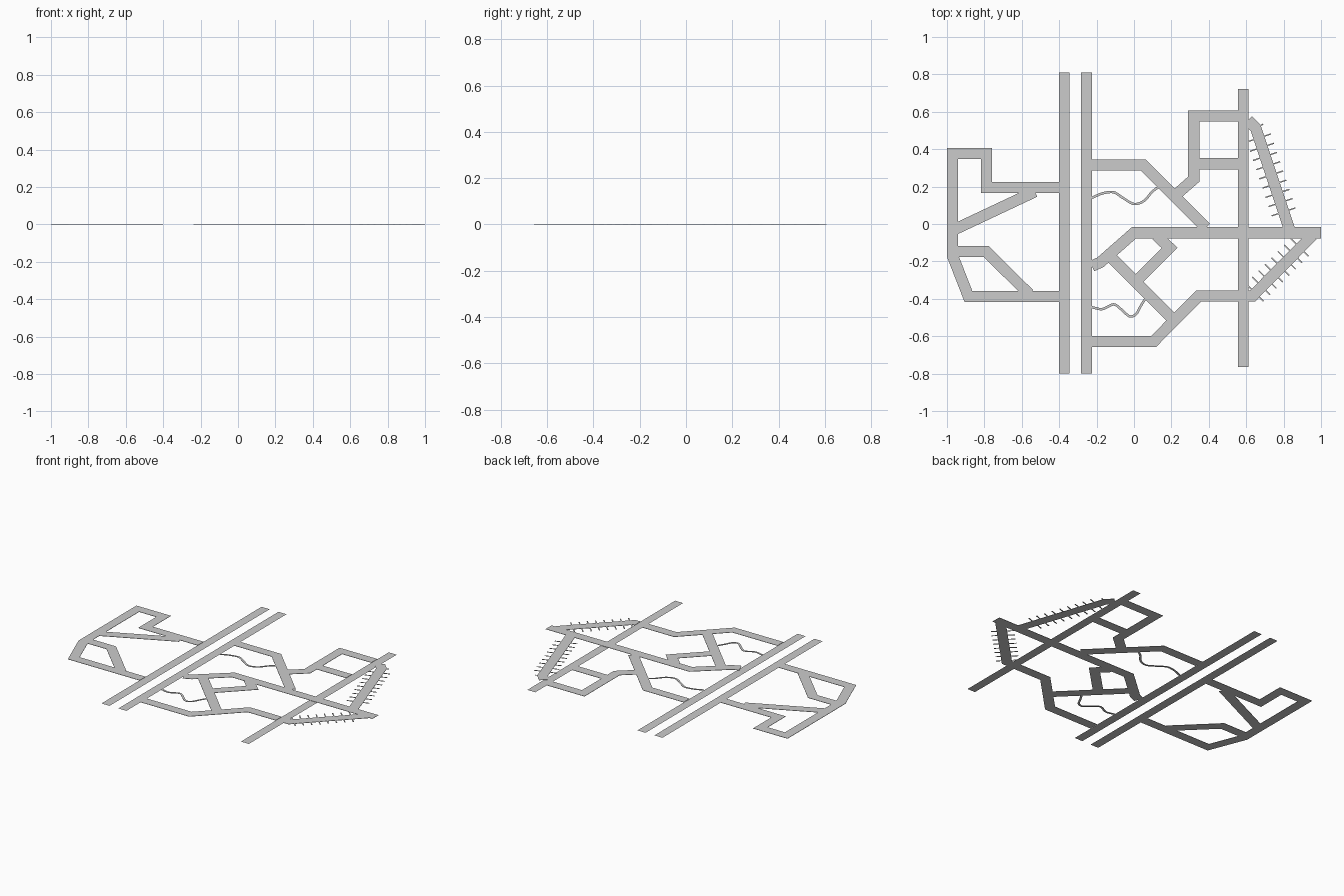
import bpy, bmesh
from mathutils import Vector

if "Cube" in bpy.data.objects:
    bpy.data.objects.remove(bpy.data.objects["Cube"])

THICK = 0.002


def offsets(points, width):
    """Left and right mitred border points of a centre line."""
    p = [Vector(q) for q in points]
    pairs = []
    for i, c in enumerate(p):
        a = (c - p[i - 1]).normalized() if i else (p[1] - c).normalized()
        b = (p[i + 1] - c).normalized() if i < len(p) - 1 else a
        n = (Vector((-a.y, a.x)) + Vector((-b.y, b.x))).normalized()
        m = n * (width / 2) / n.dot(Vector((-a.y, a.x)))
        pairs.append((c + m, c - m))
    return pairs


def strip(name, lines, width=0.06, thick=THICK):
    """One object made of flat ribbons along the given centre lines."""
    bm = bmesh.new()
    for line in lines:
        rows = [(bm.verts.new((*l, 0)), bm.verts.new((*r, 0)))
                for l, r in offsets(line, width)]
        for (l0, r0), (l1, r1) in zip(rows, rows[1:]):
            bm.faces.new((l0, r0, r1, l1))
    if thick:
        ext = bmesh.ops.extrude_face_region(bm, geom=bm.faces[:], use_keep_orig=True)
        top = [g for g in ext["geom"] if isinstance(g, bmesh.types.BMVert)]
        bmesh.ops.translate(bm, verts=top, vec=(0, 0, thick))
        bmesh.ops.recalc_face_normals(bm, faces=bm.faces[:])
    me = bpy.data.meshes.new(name)
    bm.to_mesh(me)
    bm.free()
    ob = bpy.data.objects.new(name, me)
    bpy.context.collection.objects.link(ob)
    return ob


def smooth_line(pts, n=5):
    """Catmull-Rom curve through the points."""
    p = [Vector(q) for q in pts]
    p = [2 * p[0] - p[1]] + p + [2 * p[-1] - p[-2]]
    out = []
    for a, b, c, d in zip(p, p[1:], p[2:], p[3:]):
        for k in range(n):
            t = k / n
            out.append(0.5 * (2 * b + (c - a) * t + (2 * a - 5 * b + 4 * c - d) * t * t
                              + (3 * b - a - 3 * c + d) * t ** 3))
    return out + [p[-2]]


def ties(start, end, count, length=0.135, width=0.008):
    """Thin crossbars at right angles to a path."""
    a, b = Vector(start), Vector(end)
    d = (b - a).normalized()
    n = Vector((-d.y, d.x)) * length / 2
    return [(a.lerp(b, i / (count - 1)) - n, a.lerp(b, i / (count - 1)) + n)
            for i in range(count)]


# straight main roads, single flat sheets
strip("west_highway", [[(-0.373, -0.80), (-0.373, 0.81)]], 0.057, 0)
strip("twin_highway", [[(-0.254, -0.80), (-0.254, 0.81)]], 0.057, 0)
strip("east_highway", [[(0.584, -0.765), (0.584, 0.722)]], 0.056, 0)

# west side streets
strip("west_loop", [[(-0.40, 0.195), (-0.788, 0.195), (-0.788, 0.377), (-0.97, 0.377),
                     (-0.97, -0.17), (-0.885, -0.388), (-0.40, -0.388)]])
strip("west_diagonal", [[(-0.955, -0.027), (-0.53, 0.173)]])
strip("west_branch", [[(-0.95, -0.147), (-0.79, -0.147), (-0.56, -0.375)]])

# central streets
strip("north_street", [[(-0.225, 0.315), (0.05, 0.315), (0.385, -0.02)]])
strip("north_block", [[(0.215, 0.148), (0.32, 0.24), (0.32, 0.577), (0.556, 0.577)],
                      [(0.345, 0.322), (0.556, 0.322)]])
strip("cross_street", [[(1.0, -0.047), (0, -0.047), (-0.18, -0.205), (-0.225, -0.225)]])
strip("diamond_street", [[(0.12, -0.06), (0.19, -0.128), (0.013, -0.305)]])
strip("south_diagonal", [[(-0.125, -0.175), (0.21, -0.51)]])
strip("south_street", [[(-0.225, -0.628), (0.105, -0.628), (0.345, -0.385), (0.556, -0.385)]])

# eastern paths with crossbars
strip("northeast_path", [[(0.61, 0.555), (0.65, 0.515), (0.832, -0.03)]])
strip("southeast_path", [[(0.61, -0.385), (0.634, -0.385), (0.955, -0.06)]])
strip("northeast_crossbars", ties((0.668, 0.46), (0.80, 0.065), 9), 0.007)
strip("northeast_crossbars_top", [[(0.655, 0.515), (0.69, 0.533)]], 0.007)
strip("southeast_crossbars", ties((0.645, -0.365), (0.885, -0.125), 8), 0.007)

# winding footpaths
strip("north_footpath", [smooth_line([
    (-0.225, 0.14), (-0.17, 0.163), (-0.11, 0.17), (-0.06, 0.14), (0, 0.107),
    (0.055, 0.125), (0.10, 0.175), (0.145, 0.197), (0.20, 0.16)])], 0.013)
strip("south_footpath", [smooth_line([
    (-0.225, -0.445), (-0.17, -0.455), (-0.11, -0.43), (-0.07, -0.455),
    (-0.025, -0.493), (0.01, -0.483), (0.035, -0.44), (0.06, -0.40)])], 0.013)
